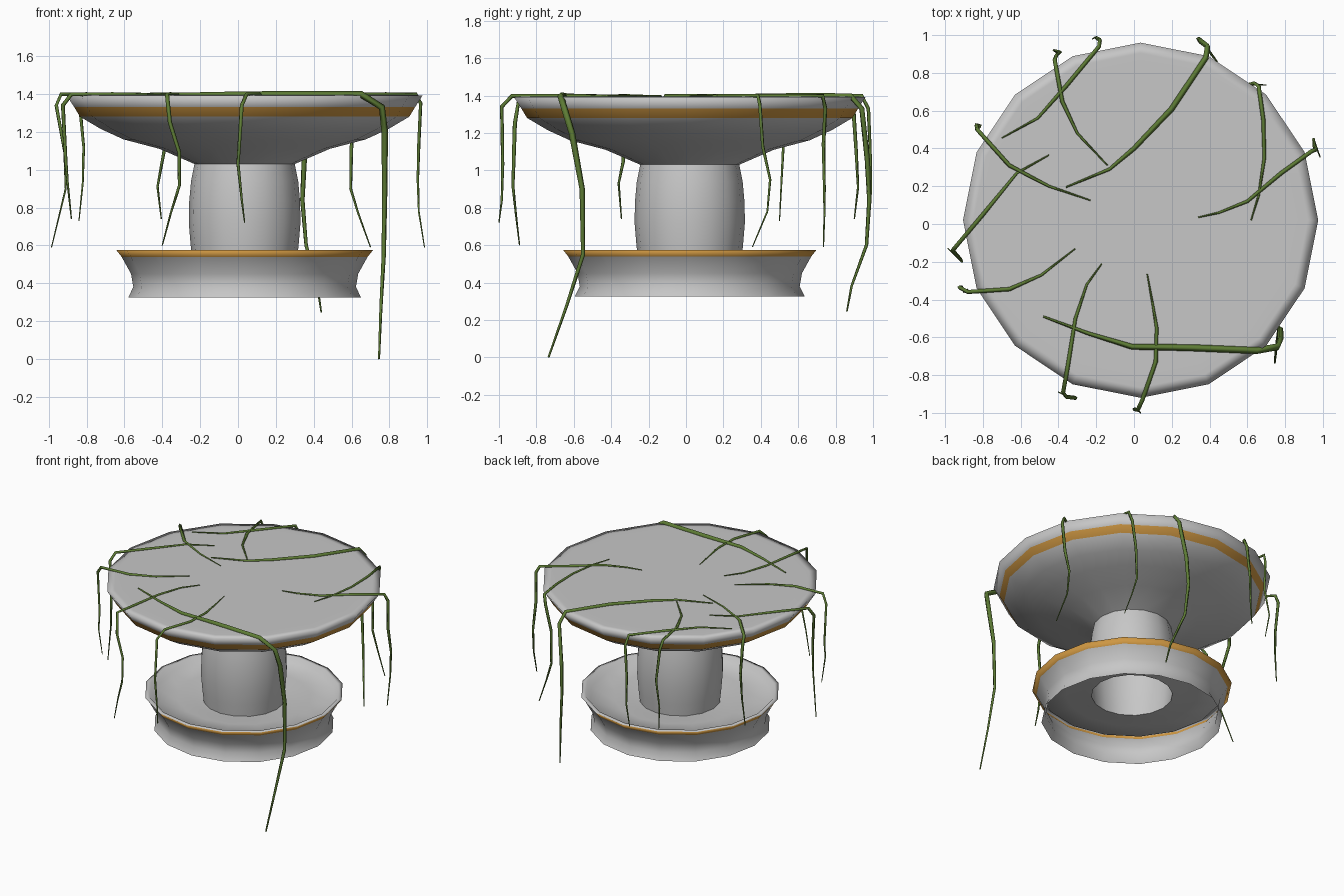
import bpy, bmesh, math
from mathutils import Vector

CENTRE = Vector((0.035, 0.02, 0))
SIDES = 16


def material(name, rgb):
    m = bpy.data.materials.new(name)
    m.diffuse_color = (*rgb, 1)
    return m


stone = material("grey_stone", (0.57, 0.57, 0.57))
gold = material("gold_trim", (0.62, 0.31, 0.055))
green = material("vine_green", (0.11, 0.2, 0.035))


def lathe(name, profile, gold_spans=(), cap_last=False):
    """Spin (radius, z) points listed bottom to top; gold_spans are gold segments."""
    bm = bmesh.new()
    rings = []
    for r, z in profile:
        rings.append([bm.verts.new(CENTRE + Vector((
            r * math.cos(k * math.tau / SIDES), r * math.sin(k * math.tau / SIDES), z)))
            for k in range(SIDES)])
    for i, (a, b) in enumerate(zip(rings, rings[1:])):
        for k in range(SIDES):
            n = (k + 1) % SIDES
            f = bm.faces.new((a[k], a[n], b[n], b[k]))
            f.material_index = int(i in gold_spans)
            f.smooth = True
    if cap_last:
        bm.faces.new(rings[-1]).smooth = True
    me = bpy.data.meshes.new(name)
    bm.to_mesh(me)
    bm.free()
    me.materials.append(stone)
    me.materials.append(gold)
    ob = bpy.data.objects.new(name, me)
    bpy.context.collection.objects.link(ob)
    return ob


# flared hollow base with a gold lip and a sunken floor
lathe("base", [(0.615, 0.325), (0.588, 0.38), (0.6, 0.45), (0.65, 0.54), (0.678, 0.575),
               (0.645, 0.575), (0.615, 0.54), (0.45, 0.53), (0.33, 0.515), (0.275, 0.51)],
      gold_spans=(3,))

# bulging column
lathe("column", [(0.275, 0.51), (0.285, 0.6), (0.295, 0.72), (0.293, 0.83),
                 (0.283, 0.94), (0.265, 1.03)])

# wide bowl-shaped table top with a gold band
lathe("table_top", [(0.265, 1.03), (0.45, 1.11), (0.64, 1.16), (0.76, 1.215), (0.87, 1.28),
                    (0.9, 1.33), (0.94, 1.392), (0.885, 1.395), (0.82, 1.395)],
      gold_spans=(4,), cap_last=True)


def vine(name, top, hang, size=0.011):
    """Tapered vine: 2D points lying on the top, then 3D points hanging down."""
    pts = [(x, y, 1.398) for x, y in top] + list(hang)
    cu = bpy.data.curves.new(name, 'CURVE')
    cu.dimensions = '3D'
    cu.bevel_depth = size
    cu.bevel_resolution = 0
    cu.use_fill_caps = True
    sp = cu.splines.new('POLY')
    sp.points.add(len(pts) - 1)
    mid = len(top) - 1
    for i, p in enumerate(pts):
        t = i / mid if i < mid else (len(pts) - 1 - i) / (len(pts) - 1 - mid)
        sp.points[i].co = (*p, 1)
        sp.points[i].radius = 0.3 + 0.7 * min(1, t * 1.5)
    cu.materials.append(green)
    ob = bpy.data.objects.new(name, cu)
    bpy.context.collection.objects.link(ob)
    bpy.ops.object.select_all(action='DESELECT')
    ob.select_set(True)
    bpy.context.view_layer.objects.active = ob
    bpy.ops.object.convert(target='MESH')


# long thick vines
vine("long_front_vine",
     [(-0.48, -0.49), (-0.24, -0.58), (-0.01, -0.65), (0.3, -0.655), (0.65, -0.67)],
     [(0.76, -0.65, 1.33), (0.775, -0.61, 1.2), (0.775, -0.555, 0.9),
      (0.77, -0.55, 0.55), (0.755, -0.64, 0.27), (0.745, -0.735, 0)], 0.018)
vine("long_back_vine",
     [(-0.36, 0.195), (-0.13, 0.29), (0.0, 0.4), (0.2, 0.61), (0.38, 0.88)],
     [(0.39, 0.94, 1.33), (0.35, 0.97, 1.05), (0.34, 0.98, 0.84),
      (0.36, 0.965, 0.6), (0.42, 0.885, 0.38), (0.44, 0.86, 0.245)], 0.015)

# short vines around the rim
vine("front_vine",
     [(0.07, -0.265), (0.1, -0.43), (0.12, -0.55), (0.115, -0.73), (0.045, -0.93)],
     [(0.02, -0.985, 1.34), (0.0, -0.98, 1.03), (0.02, -0.985, 0.84), (0.035, -1.0, 0.72)])
vine("front_left_vine",
     [(-0.17, -0.21), (-0.25, -0.32), (-0.31, -0.5), (-0.35, -0.75), (-0.375, -0.89)],
     [(-0.36, -0.915, 1.25), (-0.31, -0.92, 1.09), (-0.31, -0.925, 0.915),
      (-0.355, -0.91, 0.77), (-0.4, -0.89, 0.6)])
vine("left_front_vine",
     [(-0.31, -0.13), (-0.49, -0.27), (-0.66, -0.345), (-0.88, -0.36)],
     [(-0.925, -0.335, 1.34), (-0.91, -0.335, 1.05), (-0.9, -0.36, 0.93), (-0.88, -0.345, 0.74)])
vine("left_vine",
     [(-0.45, 0.365), (-0.62, 0.27), (-0.8, 0.05), (-0.935, -0.11)],
     [(-0.96, -0.14, 1.34), (-0.915, -0.19, 1.09), (-0.91, -0.2, 0.9), (-0.985, -0.13, 0.59)])
vine("left_back_vine",
     [(-0.23, 0.125), (-0.45, 0.2), (-0.66, 0.31), (-0.83, 0.5)],
     [(-0.835, 0.525, 1.33), (-0.815, 0.52, 1.12), (-0.82, 0.51, 0.93), (-0.84, 0.5, 0.73)])
vine("back_left_vine",
     [(-0.14, 0.31), (-0.3, 0.48), (-0.38, 0.65), (-0.42, 0.87)],
     [(-0.41, 0.895, 1.33), (-0.39, 0.91, 1.1), (-0.425, 0.92, 0.91), (-0.405, 0.9, 0.74)])
vine("back_vine",
     [(-0.7, 0.455), (-0.51, 0.56), (-0.36, 0.73), (-0.185, 0.94)],
     [(-0.18, 0.975, 1.33), (-0.2, 0.985, 1.1), (-0.2, 0.99, 0.9), (-0.22, 0.98, 0.74)])
vine("right_back_vine",
     [(0.62, 0.02), (0.66, 0.15), (0.69, 0.35), (0.685, 0.55), (0.66, 0.73)],
     [(0.64, 0.745, 1.33), (0.6, 0.735, 1.14), (0.595, 0.74, 0.9),
      (0.635, 0.74, 0.77), (0.7, 0.735, 0.59)])
vine("right_vine",
     [(0.34, 0.035), (0.45, 0.06), (0.6, 0.12), (0.78, 0.27), (0.94, 0.385)],
     [(0.965, 0.395, 1.35), (0.955, 0.41, 1.13), (0.95, 0.45, 0.95),
      (0.955, 0.435, 0.78), (0.985, 0.355, 0.59)])
